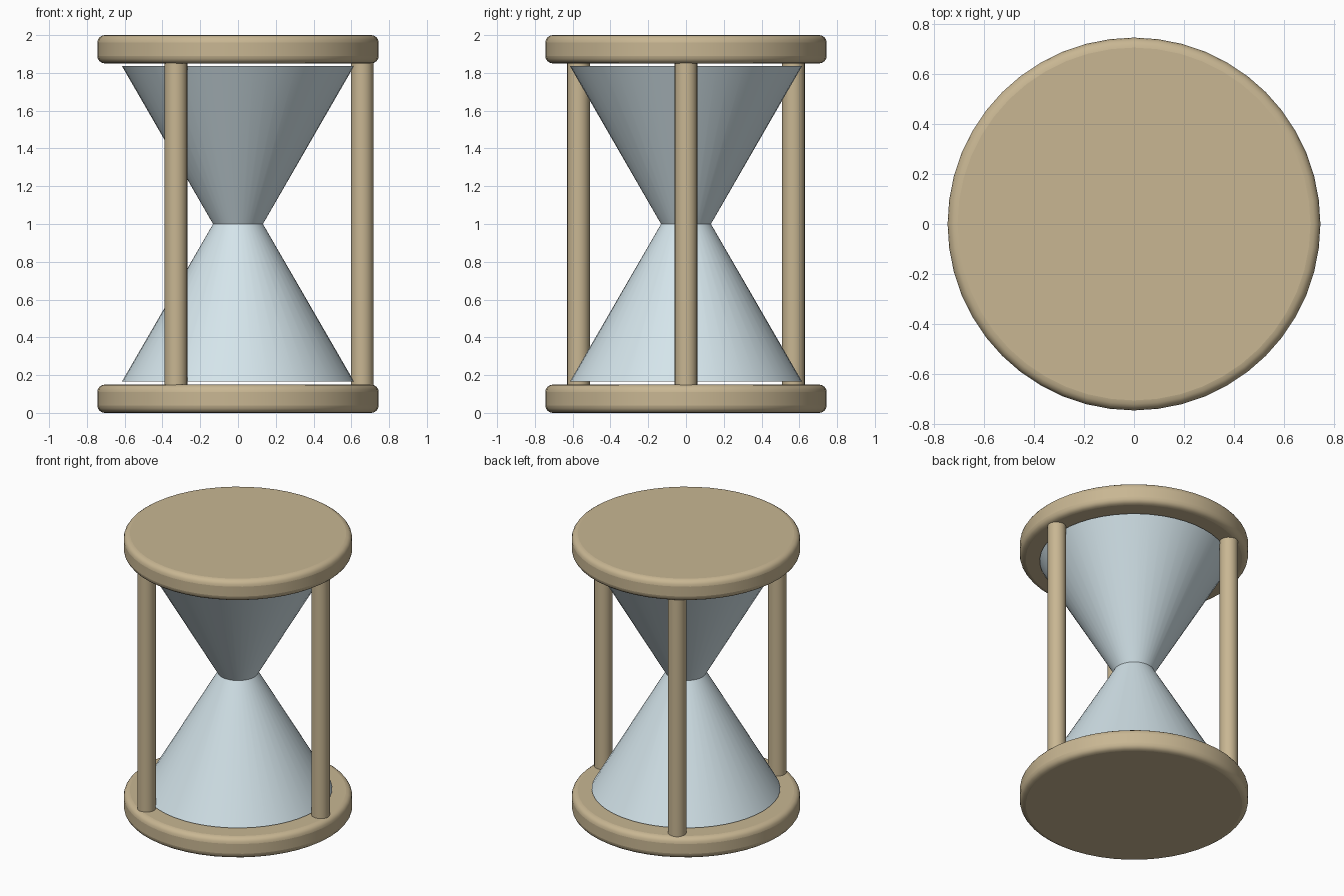
import bpy
from math import cos, sin, pi, radians

if "Cube" in bpy.data.objects:
    bpy.data.objects.remove(bpy.data.objects["Cube"])


def material(name, color):
    mat = bpy.data.materials.new(name)
    mat.diffuse_color = color
    mat.use_nodes = True
    mat.node_tree.nodes["Principled BSDF"].inputs["Base Color"].default_value = mat.diffuse_color
    return mat


wood = material("wood", (0.58, 0.47, 0.29, 1))
glass = material("glass", (0.66, 0.78, 0.83, 1))


def frustum(name, x, y, z0, z1, r0, r1, mat, sides, bevel=0):
    """Upright round part from z0 to z1."""
    bpy.ops.mesh.primitive_cone_add(vertices=sides, radius1=r0, radius2=r1,
                                    depth=z1 - z0, location=(x, y, (z0 + z1) / 2))
    obj = bpy.context.object
    obj.name = name
    obj.data.materials.append(mat)
    if bevel:
        mod = obj.modifiers.new("rounded_rim", 'BEVEL')
        mod.width = bevel
        mod.segments = 4
        mod.limit_method = 'ANGLE'
        mod.angle_limit = radians(40)
    bpy.ops.object.shade_smooth_by_angle(angle=radians(35))
    return obj


# Round end plates
frustum("bottom_plate", 0, 0, 0, 0.15, 0.745, 0.745, wood, 48, 0.04)
frustum("top_plate", 0, 0, 1.85, 2, 0.745, 0.745, wood, 48, 0.04)

# Glass bulbs meeting at the neck
frustum("lower_bulb", 0, 0, 0.165, 1, 0.615, 0.132, glass, 48)
frustum("upper_bulb", 0, 0, 1, 1.837, 0.132, 0.615, glass, 48)

# Three posts, seated slightly into the plates
for i in range(3):
    a = i * 2 * pi / 3
    frustum(f"post_{i + 1}", 0.657 * cos(a), 0.657 * sin(a),
            0.14, 1.86, 0.06, 0.06, wood, 24)
